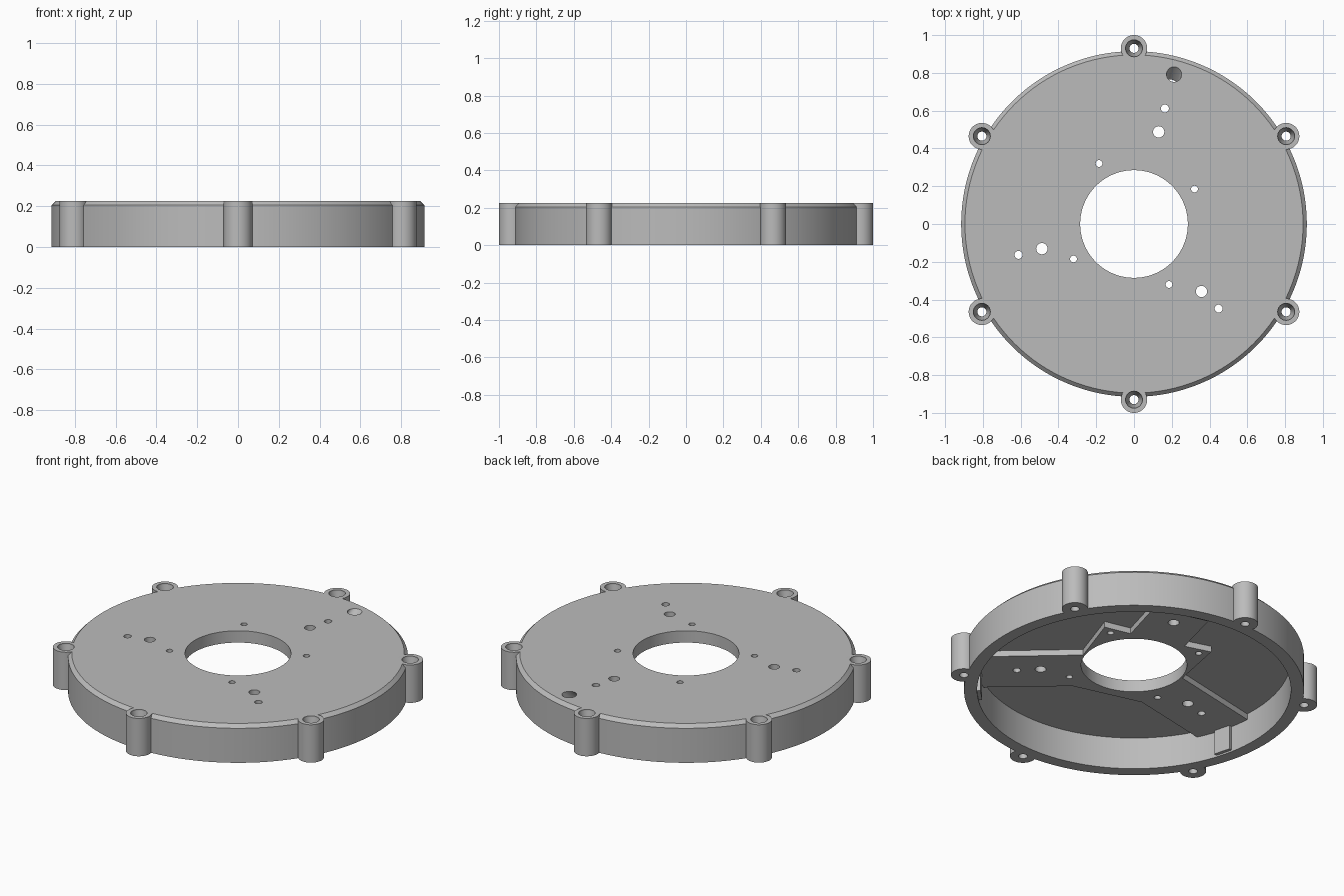
import bpy, bmesh
from math import sin, cos, tau, radians
from mathutils import Matrix, Vector

if "Cube" in bpy.data.objects:
    bpy.data.objects.remove(bpy.data.objects["Cube"])

grey = bpy.data.materials.new("plain_grey")
grey.use_nodes = True
GREY = (0.5, 0.5, 0.5, 1)
grey.diffuse_color = GREY
grey.node_tree.nodes["Principled BSDF"].inputs["Base Color"].default_value = GREY

TOP, CEILING, PAD = 0.225, 0.19, 0.155   # plate top, cavity ceiling, pad underside
AXIS = 75                                # direction of the first arm, degrees
ARMS = [AXIS, AXIS + 120, AXIS + 240]


def polar(angle, r, z=0.0):
    a = radians(angle)
    return Vector((r * cos(a), r * sin(a), z))


def finish(name, bm):
    bmesh.ops.recalc_face_normals(bm, faces=bm.faces)
    mesh = bpy.data.meshes.new(name)
    bm.to_mesh(mesh)
    bm.free()
    mesh.materials.append(grey)
    obj = bpy.data.objects.new(name, mesh)
    bpy.context.collection.objects.link(obj)
    return obj


def lathe(name, profile, steps, centre=(0, 0, 0)):
    """Turn a closed (radius, z) profile about the z axis."""
    bm = bmesh.new()
    rings = [[bm.verts.new((r * cos(tau * i / steps), r * sin(tau * i / steps), z))
              for r, z in profile] for i in range(steps)]
    n = len(profile)
    for i in range(steps):
        a, b = rings[i], rings[(i + 1) % steps]
        for j in range(n):
            k = (j + 1) % n
            bm.faces.new((a[j], b[j], b[k], a[k]))
    bmesh.ops.translate(bm, verts=bm.verts, vec=centre)
    return finish(name, bm)


def cone(name, centre, r_low, r_high, depth, steps=32, rot=Matrix()):
    bm = bmesh.new()
    bmesh.ops.create_cone(bm, cap_ends=True, segments=steps, radius1=r_low,
                          radius2=r_high, depth=depth,
                          matrix=Matrix.Translation(centre) @ rot)
    return finish(name, bm)


def prism(name, outline, low, high):
    bm = bmesh.new()
    face = bm.faces.new([bm.verts.new((p.x, p.y, low)) for p in outline])
    new = bmesh.ops.extrude_face_region(bm, geom=[face])["geom"]
    bmesh.ops.translate(bm, vec=(0, 0, high - low),
                        verts=[v for v in new if isinstance(v, bmesh.types.BMVert)])
    return finish(name, bm)


def boolean(target, tool, operation):
    mod = target.modifiers.new("cut", "BOOLEAN")
    mod.operation, mod.solver, mod.object = operation, "EXACT", tool
    bpy.context.view_layer.update()
    bpy.context.view_layer.objects.active = target
    bpy.ops.object.modifier_apply(modifier=mod.name)
    bpy.data.objects.remove(tool)


# Chamfered cover with a skirt wall
cover = lathe("round_cover", [(0.845, 0), (0.915, 0), (0.915, 0.205), (0.895, TOP),
                              (0.2, TOP), (0.2, CEILING), (0.845, CEILING)], 128)

# Three-armed pad under the plate, mirrored about the first arm
along, half = Vector((0.845, 0.165)), Vector((0.845, -0.165))


def arm_corner(p, turn):
    v = Matrix.Rotation(radians(turn), 2) @ p
    return Vector((v.x, v.y, 0))


side = [arm_corner(along, 0), polar(28, 0.34), polar(46, 0.44), polar(93, 0.295),
        arm_corner(half, 120), arm_corner(along, 120), polar(149, 0.40)]
outline = side + [Vector((p.x, -p.y, 0)) for p in reversed(side)]
turn = Matrix.Rotation(radians(AXIS), 3, "Z")
boolean(cover, prism("arm_pad", [turn @ p for p in outline], PAD, CEILING + 0.015), "UNION")

# Wall blocks at the arm ends
for a in ARMS:
    t = polar(a + 90, 0.05)
    block = [polar(a, 0.825) - t, polar(a, 0.88) - t, polar(a, 0.88) + t, polar(a, 0.825) + t]
    boolean(cover, prism("wall_block", block, 0.01, 0.2), "UNION")

# Screw lugs round the rim, then their countersunk holes
lugs = [polar(30 + 60 * i, 0.93) for i in range(6)]
for p in lugs:
    boolean(cover, cone("lug", p + Vector((0, 0, TOP / 2)), 0.07, 0.07, TOP, 40), "UNION")
for p in lugs:
    bore = lathe("lug_bore", [(0.0001, -0.1), (0.024, -0.1), (0.024, 0.165),
                              (0.045, 0.215), (0.045, 0.3), (0.0001, 0.3)], 24, p)
    boolean(cover, bore, "DIFFERENCE")

# Centre opening and screw holes
holes = [(0, 0, 0.285)]
holes += [(30 + 90 * i, 0.37, 0.018) for i in range(4)]
for a in ARMS:
    holes += [(a, 0.505, 0.03), (a, 0.633, 0.021)]
for a, r, size in holes:
    steps = 96 if size > 0.1 else 24
    boolean(cover, cone("hole", polar(a, r, 0.2), size, size, 0.2, steps), "DIFFERENCE")

# Slanted cable hole, running inward as it goes down
tilt = Matrix.Rotation(radians(AXIS), 4, "Z") @ Matrix.Rotation(radians(45), 4, "Y")
squash = Matrix.Diagonal((0.71, 1, 1, 1))
boolean(cover, cone("cable_hole", polar(AXIS, 0.82, TOP), 0.04, 0.04, 0.24, 32,
                    tilt @ squash), "DIFFERENCE")

bpy.ops.object.select_all(action="DESELECT")
cover.select_set(True)
bpy.context.view_layer.objects.active = cover
bpy.ops.object.shade_smooth_by_angle(angle=radians(30))
